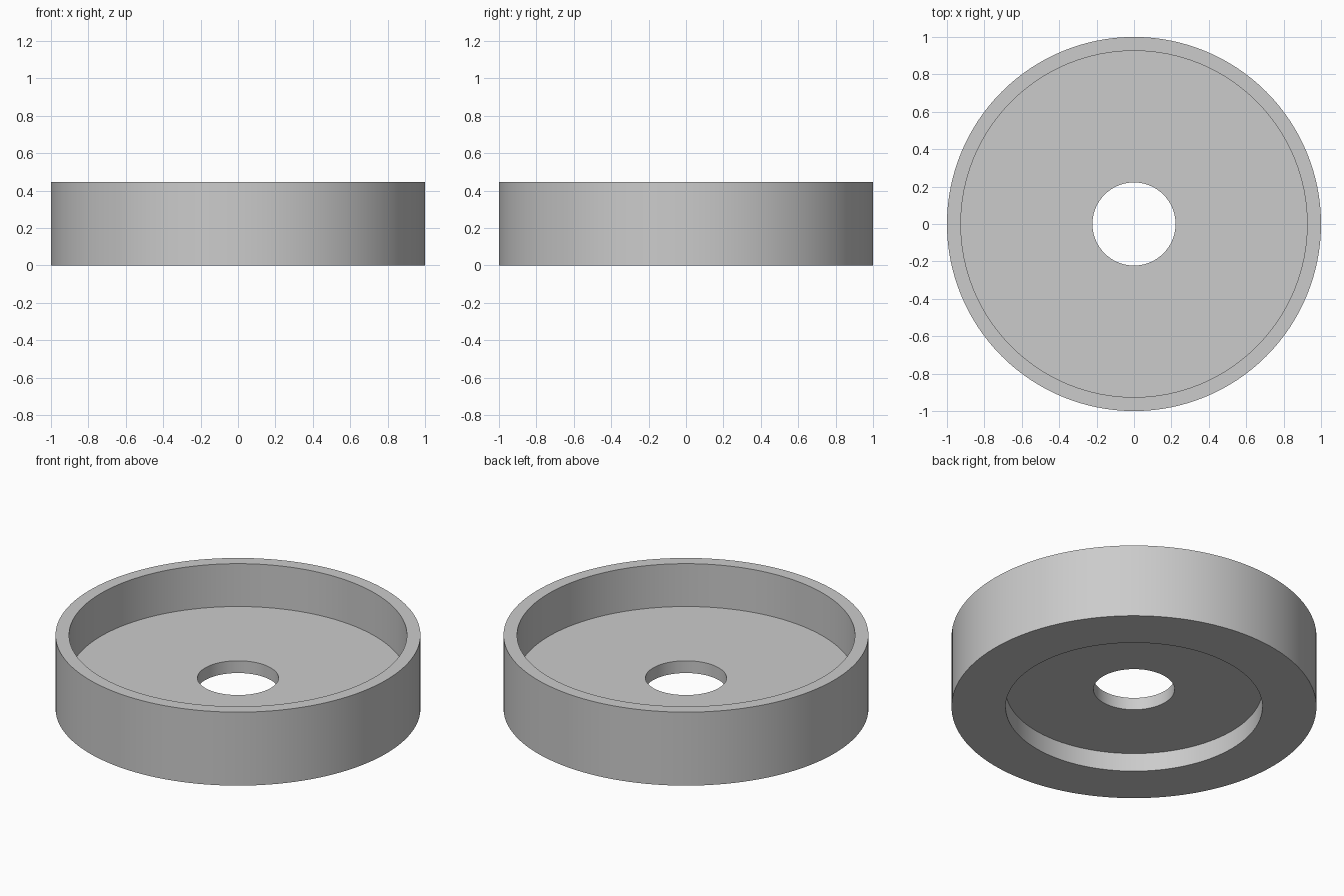
import bpy
import bmesh
import math

# Remove the default object
cube = bpy.data.objects.get("Cube")
if cube:
    bpy.data.objects.remove(cube, do_unlink=True)

UNIT = 1 / 27      # the outer radius is 27 units
SEGMENTS = 128


def make_material(name, colour):
    mat = bpy.data.materials.new(name)
    mat.use_nodes = True
    mat.diffuse_color = colour
    mat.node_tree.nodes["Principled BSDF"].inputs["Base Color"].default_value = colour
    return mat


def lathe(name, profile, mat):
    """Revolve a closed (radius, height) outline around z."""
    bm = bmesh.new()
    verts = [bm.verts.new((r * UNIT, 0, z * UNIT)) for r, z in profile]
    edges = [bm.edges.new((a, b)) for a, b in zip(verts, verts[1:] + verts[:1])]
    bmesh.ops.spin(bm, geom=verts + edges, cent=(0, 0, 0), axis=(0, 0, 1),
                   angle=math.tau, steps=SEGMENTS, use_merge=True)
    bmesh.ops.remove_doubles(bm, verts=bm.verts[:], dist=1e-5)
    bmesh.ops.recalc_face_normals(bm, faces=bm.faces[:])
    mesh = bpy.data.meshes.new(name)
    bm.to_mesh(mesh)
    bm.free()
    mesh.materials.append(mat)
    obj = bpy.data.objects.new(name, mesh)
    bpy.context.collection.objects.link(obj)
    bpy.ops.object.select_all(action="DESELECT")
    obj.select_set(True)
    bpy.context.view_layer.objects.active = obj
    bpy.ops.object.shade_smooth_by_angle(angle=math.radians(30))
    return obj


grey = make_material("plain grey", (0.6, 0.6, 0.6, 1))

# Round cup: thin wall, floor with centre hole, shallow recess underneath
lathe("round_cup", [
    (19, 0), (27, 0), (27, 12), (25, 12),   # base ring, outer wall, rim
    (25, 5), (6, 5),                        # inner wall, floor
    (6, 3), (19, 3),                        # centre hole, recess ceiling
], grey)
